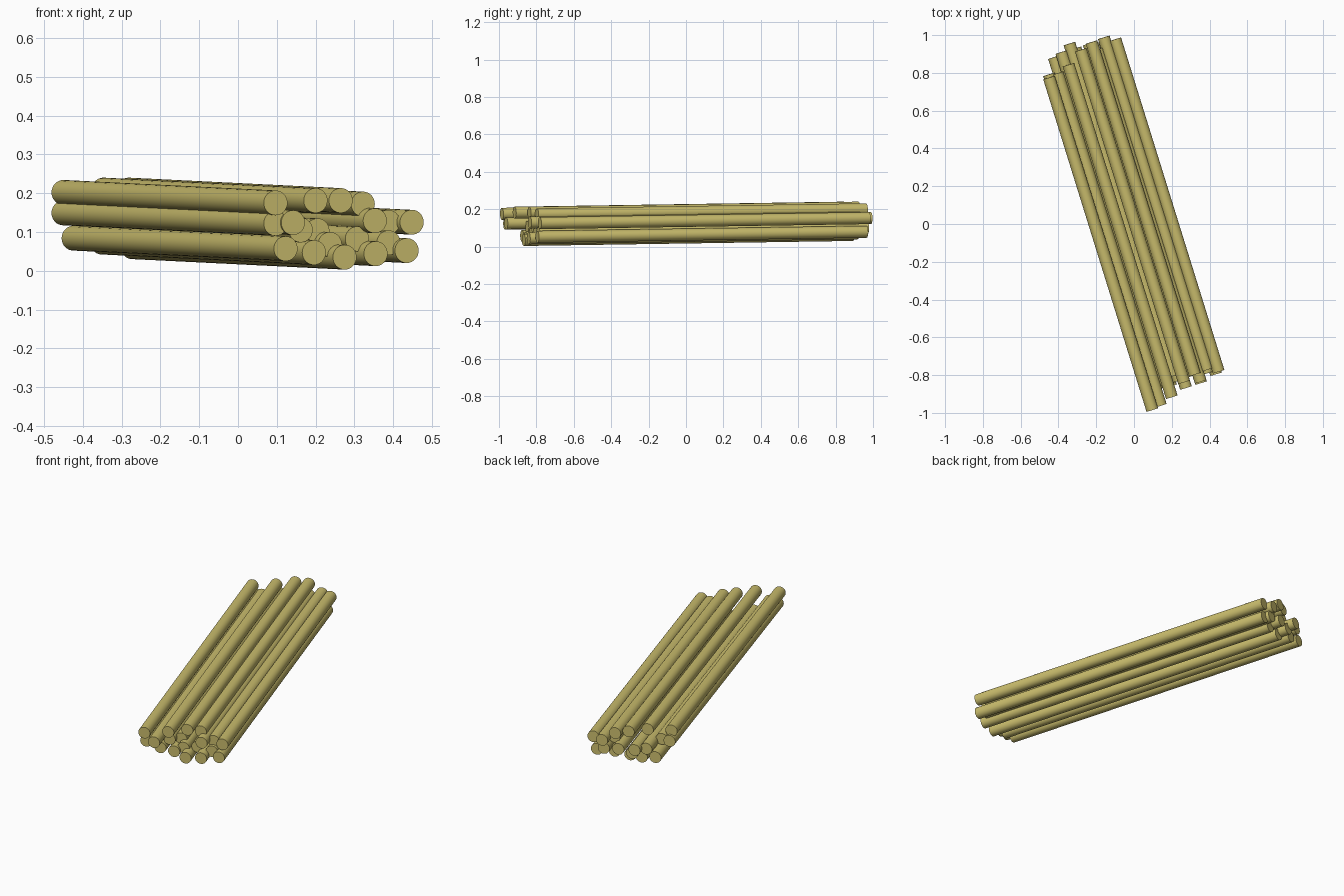
import bpy, math
from mathutils import Vector

RADIUS = 0.032
AXIS = Vector((-0.547, 1.76, 0.027))   # shared direction and length of every log

# Front end centre (x, y, z) of each log, grouped by layer
LAYERS = {
    "top": [(0.097, -0.985, 0.175), (0.200, -0.917, 0.181),
            (0.265, -0.838, 0.181), (0.322, -0.797, 0.172)],
    "middle": [(0.097, -0.968, 0.122), (0.142, -0.962, 0.124),
               (0.162, -0.850, 0.105), (0.205, -0.805, 0.103),
               (0.353, -0.835, 0.129), (0.387, -0.772, 0.125),
               (0.448, -0.782, 0.125)],
    "lower": [(0.237, -0.830, 0.068), (0.307, -0.805, 0.082),
              (0.388, -0.790, 0.072)],
    "bottom": [(0.123, -0.877, 0.057), (0.196, -0.858, 0.047),
               (0.275, -0.868, 0.035), (0.355, -0.842, 0.044),
               (0.435, -0.795, 0.052)],
}

wood = bpy.data.materials.new("wood")
wood.diffuse_color = (0.58, 0.50, 0.15, 1)


def add_log(name, start):
    bpy.ops.mesh.primitive_cylinder_add(
        vertices=32, radius=RADIUS, depth=AXIS.length,
        location=Vector(start) + AXIS / 2,
        rotation=AXIS.to_track_quat('Z', 'Y').to_euler())
    log = bpy.context.object
    log.name = name
    log.data.materials.append(wood)
    bpy.ops.object.shade_smooth_by_angle(angle=math.radians(30))


# Stacked pile of parallel logs
for layer, starts in LAYERS.items():
    for i, start in enumerate(starts, 1):
        add_log(f"{layer}_log_{i}", start)
